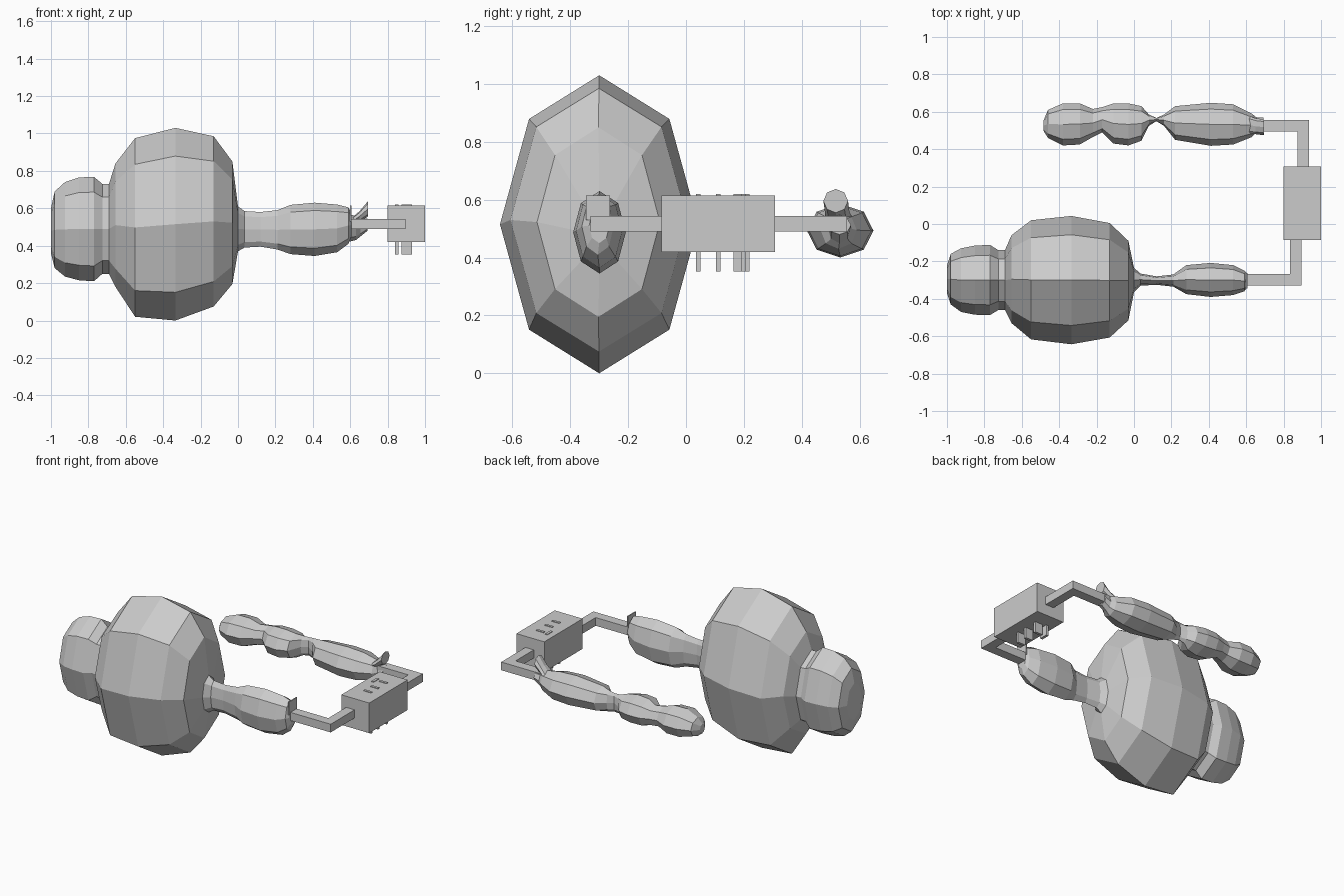
import bpy, bmesh, math

grey = bpy.data.materials.new("plain grey")
grey.diffuse_color = (0.6, 0.6, 0.6, 1)


def finish(name, bm):
    bmesh.ops.recalc_face_normals(bm, faces=bm.faces)
    me = bpy.data.meshes.new(name)
    bm.to_mesh(me)
    bm.free()
    me.materials.append(grey)
    ob = bpy.data.objects.new(name, me)
    bpy.context.collection.objects.link(ob)
    return ob


def loft(name, sections, n=8):
    """Skin n-sided rings along x; each section is (x, y low, y high, z low, z high)."""
    bm = bmesh.new()
    rings = []
    for x, y0, y1, z0, z1 in sections:
        ring = []
        for i in range(n):
            a = 2 * math.pi * i / n
            ring.append(bm.verts.new((x, (y0 + y1) / 2 + (y1 - y0) / 2 * math.cos(a),
                                      (z0 + z1) / 2 + (z1 - z0) / 2 * math.sin(a))))
        rings.append(ring)
    for r, s in zip(rings, rings[1:]):
        for i in range(n):
            j = (i + 1) % n
            bm.faces.new((r[i], r[j], s[j], s[i]))
    bm.faces.new(rings[0])
    bm.faces.new(rings[-1])
    return finish(name, bm)


def box(name, x0, x1, y0, y1, z0, z1):
    bm = bmesh.new()
    bmesh.ops.create_cube(bm, size=1)
    for v in bm.verts:
        v.co = ((x0 + x1) / 2 + v.co.x * (x1 - x0),
                (y0 + y1) / 2 + v.co.y * (y1 - y0),
                (z0 + z1) / 2 + v.co.z * (z1 - z0))
    return finish(name, bm)


# Large bulb with its rear lobe
loft("large_bulb", [
    (-1.00, -0.37, -0.22, 0.36, 0.60), (-0.98, -0.43, -0.16, 0.28, 0.69),
    (-0.925, -0.47, -0.13, 0.235, 0.74), (-0.85, -0.485, -0.115, 0.215, 0.765),
    (-0.77, -0.487, -0.112, 0.21, 0.768), (-0.725, -0.46, -0.14, 0.25, 0.73),
    (-0.69, -0.46, -0.14, 0.25, 0.73), (-0.655, -0.53, -0.06, 0.18, 0.84),
    (-0.55, -0.617, 0.02, 0.02, 0.975), (-0.335, -0.643, 0.043, 0.0, 1.03),
    (-0.13, -0.607, 0.005, 0.075, 0.985), (-0.03, -0.515, -0.09, 0.195, 0.85),
    (0.0, -0.365, -0.235, 0.37, 0.61)])

# Front lobe joined to the bulb by a flat neck
loft("front_lobe", [
    (0.0, -0.365, -0.235, 0.37, 0.61), (0.035, -0.33, -0.265, 0.39, 0.585),
    (0.12, -0.325, -0.28, 0.395, 0.58), (0.21, -0.335, -0.27, 0.38, 0.59),
    (0.28, -0.375, -0.22, 0.355, 0.618), (0.41, -0.39, -0.208, 0.345, 0.63),
    (0.53, -0.38, -0.22, 0.365, 0.62), (0.59, -0.36, -0.25, 0.41, 0.605),
    (0.607, -0.335, -0.265, 0.45, 0.57)])
box("front_lobe_tab", 0.60, 0.607, -0.345, -0.262, 0.53, 0.615)

# Slender string of three lobes behind
loft("lobe_string", [
    (-0.485, 0.50, 0.55, 0.45, 0.51), (-0.46, 0.46, 0.61, 0.43, 0.55),
    (-0.38, 0.42, 0.645, 0.405, 0.583), (-0.29, 0.425, 0.645, 0.405, 0.583),
    (-0.22, 0.465, 0.615, 0.43, 0.56), (-0.17, 0.49, 0.625, 0.43, 0.56),
    (-0.11, 0.43, 0.645, 0.41, 0.577), (-0.03, 0.42, 0.645, 0.405, 0.58),
    (0.04, 0.445, 0.63, 0.415, 0.57), (0.08, 0.525, 0.585, 0.435, 0.56),
    (0.12, 0.55, 0.567, 0.44, 0.56), (0.16, 0.525, 0.585, 0.43, 0.565),
    (0.22, 0.45, 0.63, 0.415, 0.575), (0.41, 0.418, 0.648, 0.40, 0.586),
    (0.53, 0.425, 0.64, 0.405, 0.58), (0.63, 0.465, 0.59, 0.43, 0.56),
    (0.655, 0.49, 0.57, 0.45, 0.55), (0.693, 0.49, 0.57, 0.48, 0.545)])
loft("lobe_string_tab", [(0.61, 0.48, 0.58, 0.51, 0.55), (0.65, 0.48, 0.565, 0.53, 0.585),
                         (0.694, 0.475, 0.56, 0.555, 0.637)])

# Elbowed bars linking both strands to the connector
box("front_bar", 0.60, 0.895, -0.33, -0.268, 0.49, 0.543)
box("front_bar_elbow", 0.835, 0.895, -0.33, -0.08, 0.49, 0.543)
box("back_bar", 0.65, 0.935, 0.494, 0.556, 0.49, 0.543)
box("back_bar_elbow", 0.875, 0.935, 0.30, 0.556, 0.49, 0.543)

# Connector block with thin blades passing through it
box("connector", 0.80, 1.0, -0.085, 0.308, 0.42, 0.615)
for k, y in enumerate((0.042, 0.112, 0.2)):
    box(f"blade_{k + 1}", 0.875, 0.93, y - 0.008, y + 0.008, 0.352, 0.619)
box("cross_blade", 0.84, 0.857, 0.165, 0.22, 0.352, 0.619)
